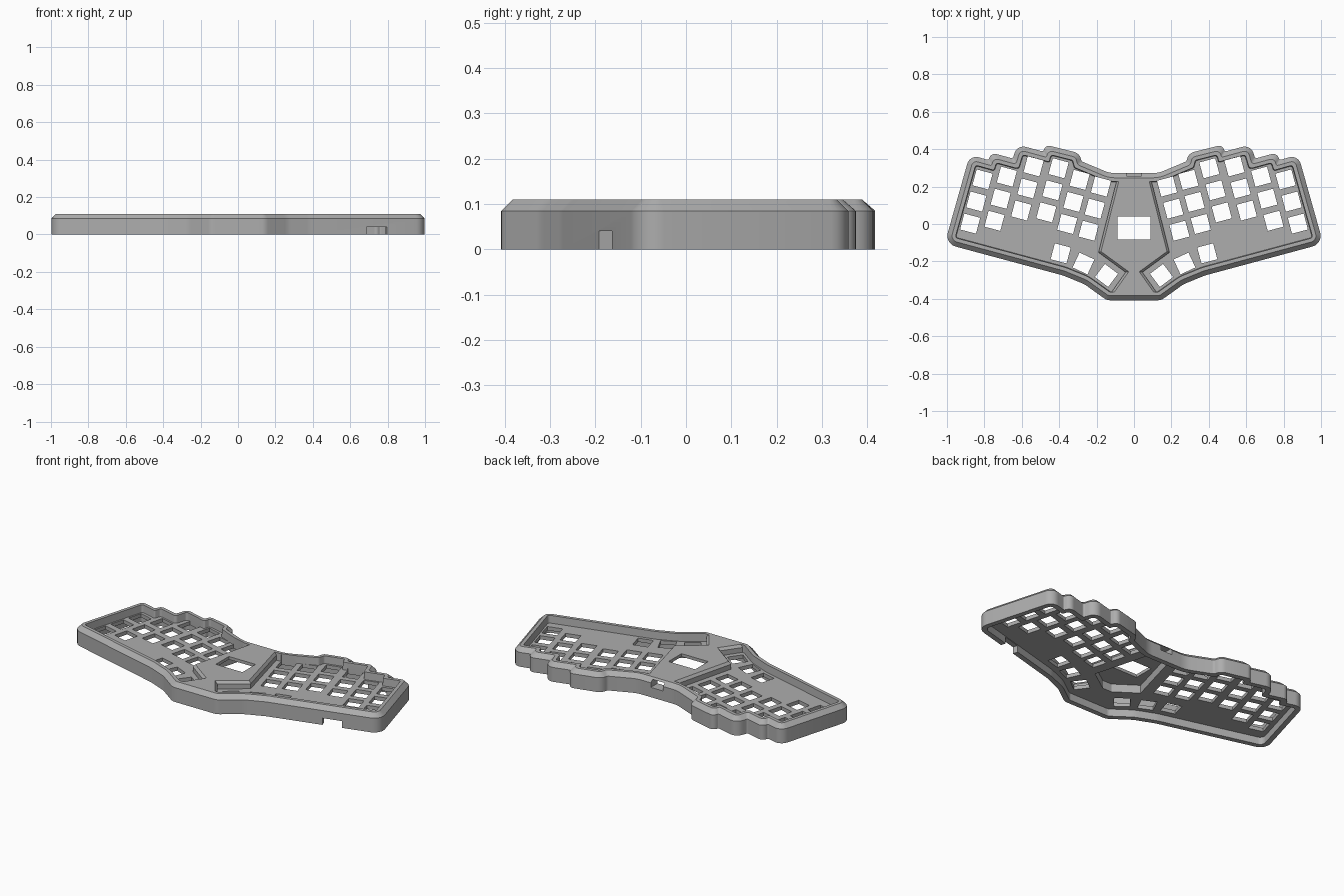
import bpy, bmesh, math
from mathutils import Vector, Matrix

cube = bpy.data.objects.get("Cube")
if cube:
    bpy.data.objects.remove(cube, do_unlink=True)

GREY = (0.42, 0.42, 0.42, 1)
mat = bpy.data.materials.new("plain grey")
mat.use_nodes = True
mat.diffuse_color = GREY
bsdf = next(n for n in mat.node_tree.nodes if n.type == 'BSDF_PRINCIPLED')
bsdf.inputs["Base Color"].default_value = GREY

PLATE_TOP, PLATE_BOTTOM, TOP = 0.066, 0.044, 0.11


def mirrored(half):
    """Close a half outline (front to back, x > 0) across the centre line."""
    return half + [(-p[0],) + tuple(p[1:]) for p in reversed(half)]


def offset_outline(points, d, steps=6):
    """Inset an outline of (x, y, radius) by d and round its corners."""
    n = len(points)
    raw = [Vector(p[:2]) for p in points]
    dirs = [(raw[(i + 1) % n] - raw[i]).normalized() for i in range(n)]
    normals = [Vector((-e.y, e.x)) for e in dirs]
    moved = []
    for i in range(n):
        a, b = normals[i - 1], normals[i]
        moved.append(raw[i] + (a + b) * d / (1 + a.dot(b)))
    out = []
    for i, p in enumerate(moved):
        radius = points[i][2]
        if radius == 0:
            out.append(p)
            continue
        a, b = dirs[i - 1], dirs[i]
        turn = a.cross(b)
        convex = turn > 0
        r = max(radius - d, 0.012) if convex else radius + d
        shortest = min((p - moved[i - 1]).length, (moved[(i + 1) % n] - p).length)
        t = min(r * math.tan(a.angle(b) / 2), shortest * (0.75 if convex else 0.22))
        r = t / math.tan(a.angle(b) / 2)
        side = Vector((-a.y, a.x)) * (1 if convex else -1)
        centre = p - a * t + side * r
        start = -side * r
        sweep = a.angle(b) * (1 if convex else -1)
        for k in range(steps + 1):
            out.append(centre + Matrix.Rotation(sweep * k / steps, 2) @ start)
    return out


def make_object(name, bm):
    bmesh.ops.recalc_face_normals(bm, faces=bm.faces)
    mesh = bpy.data.meshes.new(name)
    bm.to_mesh(mesh)
    bm.free()
    mesh.materials.append(mat)
    ob = bpy.data.objects.new(name, mesh)
    bpy.context.collection.objects.link(ob)
    return ob


def loft(name, outline, rings):
    """Closed solid through (inset, z) rings of one outline."""
    bm = bmesh.new()
    loops = [[bm.verts.new((p.x, p.y, z)) for p in offset_outline(outline, d)]
             for d, z in rings]
    for lower, upper in zip(loops, loops[1:]):
        for i in range(len(lower)):
            j = (i + 1) % len(lower)
            bm.faces.new((lower[i], lower[j], upper[j], upper[i]))
    bm.faces.new(loops[0][::-1])
    bm.faces.new(loops[-1])
    return make_object(name, bm)


def boxes(name, items):
    """Boxes given as (x, y, angle, width, depth, z low, z high)."""
    bm = bmesh.new()
    for x, y, angle, w, dep, low, high in items:
        m = (Matrix.Translation((x, y, (low + high) / 2))
             @ Matrix.Rotation(math.radians(angle), 4, 'Z')
             @ Matrix.Diagonal((w, dep, high - low, 1)))
        bmesh.ops.create_cube(bm, size=1, matrix=m)
    return make_object(name, bm)


# Case: rim with outer chamfer, recessed key plate, open underside
case_half = [
    (0.145, -0.408, 0.06), (0.265, -0.322, 0.15), (0.38, -0.275, 0.2),
    (1.012, -0.105, 0.06), (0.878, 0.37, 0.05),
    (0.778, 0.342, 0.01), (0.765, 0.382, 0.05),
    (0.648, 0.35, 0.01), (0.625, 0.425, 0.05),
    (0.485, 0.387, 0.01), (0.474, 0.424, 0.05),
    (0.292, 0.378, 0.05), (0.28, 0.335, 0.02), (0.13, 0.272, 0.15)]
case = loft("keyboard_case", mirrored(case_half), [
    (0.03, PLATE_BOTTOM), (0.03, 0), (0, 0), (0, 0.085),
    (0.025, TOP), (0.045, TOP), (0.048, PLATE_TOP)])

# Raised centre island with sloped sides
island_half = [(0.13, -0.378, 0), (0.045, -0.258, 0),
               (0.19, -0.152, 0), (0.088, 0.25, 0)]
island = loft("centre_island", mirrored(island_half),
              [(0, PLATE_TOP - 0.01), (0, 0.095), (0.012, TOP)])

# Hollow beneath the island
pocket_half = [(0.03, -0.225, 0), (0.16, -0.135, 0), (0.065, 0.21, 0)]
pocket = loft("island_pocket", mirrored(pocket_half), [(0, 0.01), (0, 0.092)])

# Key openings: staggered columns of three plus a thumb fan on each side
column_tops = [(0.81, 0.238), (0.68, 0.253), (0.537, 0.308),
               (0.403, 0.298), (0.291, 0.236), (0.177, 0.2)]
thumbs = [(0.392, -0.157, 15), (0.27, -0.211, 25), (0.147, -0.275, 37)]
keys = [(x + 0.033 * row, y - 0.118 * row, 15)
        for x, y in column_tops for row in range(3)] + thumbs
KEY = 0.088
key_holes = boxes("key_holes", [(s * x, y, s * a, KEY, KEY, 0.01, 0.2)
                                for x, y, a in keys for s in (1, -1)])

# Screen window, rear port and front cable notch
window = boxes("screen_window", [(0, -0.022, 0, 0.175, 0.122, 0.01, 0.2)])
port = boxes("rear_port", [(0, 0.255, 0, 0.08, 0.11, 0.058, 0.1)])
notch = boxes("cable_notch", [(0.74, -0.172, 15, 0.112, 0.09, -0.02, 0.04)])

# Combine everything into one solid
cutters = [(island, 'UNION')] + [(c, 'DIFFERENCE')
                                 for c in (pocket, key_holes, window, port, notch)]
for ob, operation in cutters:
    ob.hide_render = True
    mod = case.modifiers.new(ob.name, 'BOOLEAN')
    mod.operation = operation
    mod.solver = 'EXACT'
    mod.object = ob
bpy.context.view_layer.update()
graph = bpy.context.evaluated_depsgraph_get()
result = bpy.data.meshes.new_from_object(case.evaluated_get(graph))
case.modifiers.clear()
case.data = result
for ob, _ in cutters:
    bpy.data.objects.remove(ob, do_unlink=True)

bpy.ops.object.select_all(action='DESELECT')
case.select_set(True)
bpy.context.view_layer.objects.active = case
bpy.ops.object.shade_smooth_by_angle(angle=math.radians(25))
